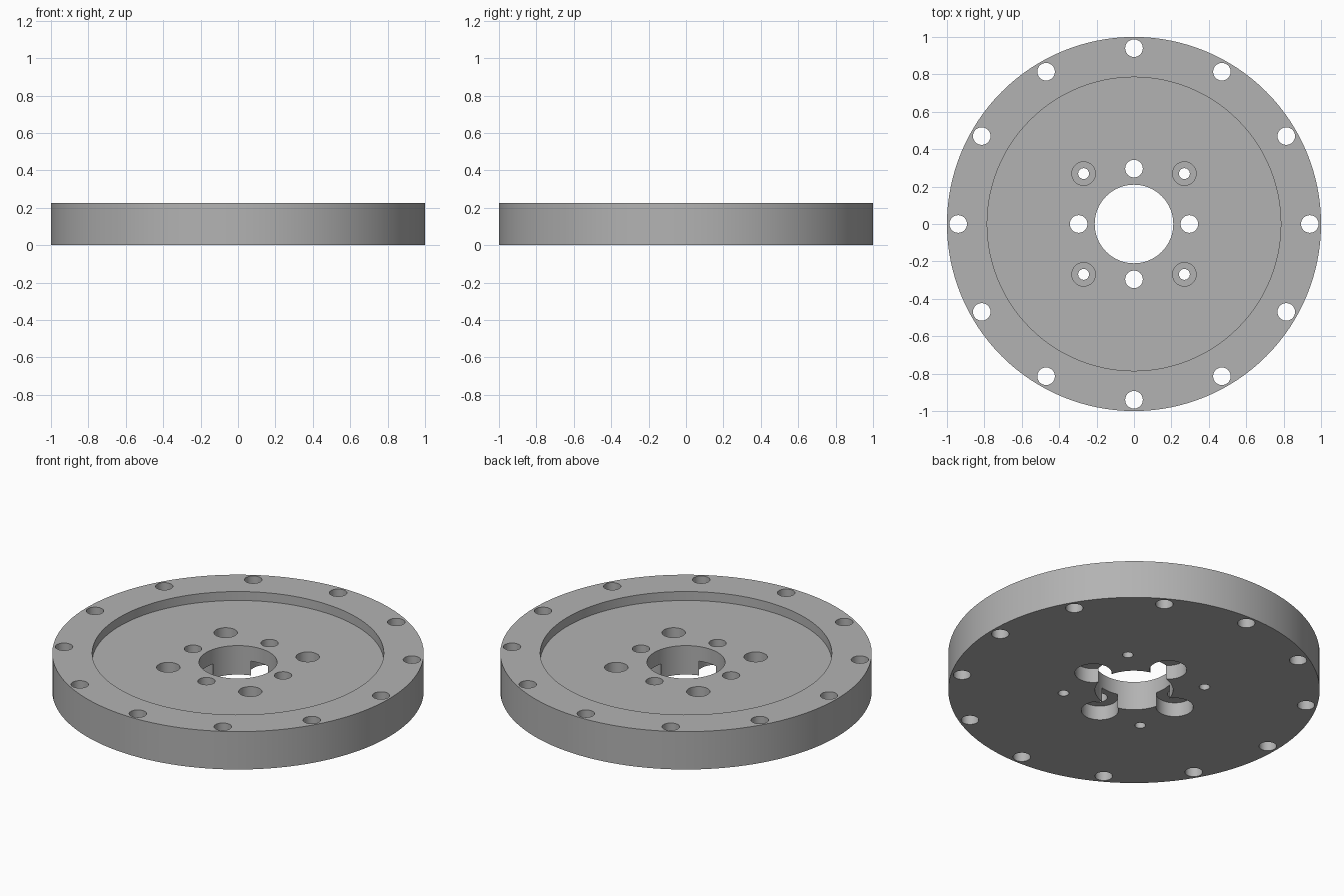
import bpy, bmesh, math
from mathutils import Matrix

old = bpy.data.objects.get("Cube")
if old:
    bpy.data.objects.remove(old, do_unlink=True)

HEIGHT = 0.225
FLOOR = 0.172          # level of the recessed top face

grey = bpy.data.materials.new("machined_grey")
grey.use_nodes = True
colour = (0.45, 0.45, 0.45, 1)
grey.diffuse_color = colour
grey.node_tree.nodes["Principled BSDF"].inputs["Base Color"].default_value = colour


def cylinders(name, radius, z0, z1, centres=((0, 0),), sides=48):
    """One object holding an upright cylinder at each centre."""
    bm = bmesh.new()
    for x, y in centres:
        place = Matrix.Translation((x, y, (z0 + z1) / 2))
        bmesh.ops.create_cone(bm, cap_ends=True, segments=sides, radius1=radius,
                              radius2=radius, depth=z1 - z0, matrix=place)
    mesh = bpy.data.meshes.new(name)
    bm.to_mesh(mesh)
    bm.free()
    mesh.materials.append(grey)
    obj = bpy.data.objects.new(name, mesh)
    bpy.context.collection.objects.link(obj)
    return obj


def ring(count, distance, start=0):
    angles = [start + math.tau * i / count for i in range(count)]
    return [(distance * math.cos(a), distance * math.sin(a)) for a in angles]


# Round plate
plate = cylinders("flange_plate", 1, 0, HEIGHT, sides=128)

# Recess, bore, bolt holes and underside pockets
diagonal = ring(4, 0.381, math.pi / 4)
cutters = [
    cylinders("recess_cutter", 0.785, FLOOR, 0.4, sides=128),
    cylinders("bore_cutter", 0.21, -0.1, 0.4, sides=96),
    cylinders("rim_hole_cutter", 0.047, -0.1, 0.4, ring(12, 0.94)),
    cylinders("counterbore_cutter", 0.063, 0.08, 0.4, diagonal),
    cylinders("screw_hole_cutter", 0.029, -0.1, 0.4, diagonal),
    cylinders("pocket_cutter", 0.1, -0.1, 0.085, ring(4, 0.286)),
    cylinders("pocket_hole_cutter", 0.047, -0.1, 0.4, ring(4, 0.296)),
]
bpy.ops.object.select_all(action="DESELECT")
bpy.context.view_layer.objects.active = plate
plate.select_set(True)
for cutter in cutters:
    cutter.hide_render = True
    mod = plate.modifiers.new(cutter.name, "BOOLEAN")
    mod.operation = "DIFFERENCE"
    mod.solver = "EXACT"
    mod.object = cutter
    bpy.ops.object.modifier_apply(modifier=mod.name)
for cutter in cutters:
    bpy.data.objects.remove(cutter, do_unlink=True)

# Smooth round walls with crisp edges
bpy.ops.object.shade_smooth_by_angle(angle=math.radians(30))
